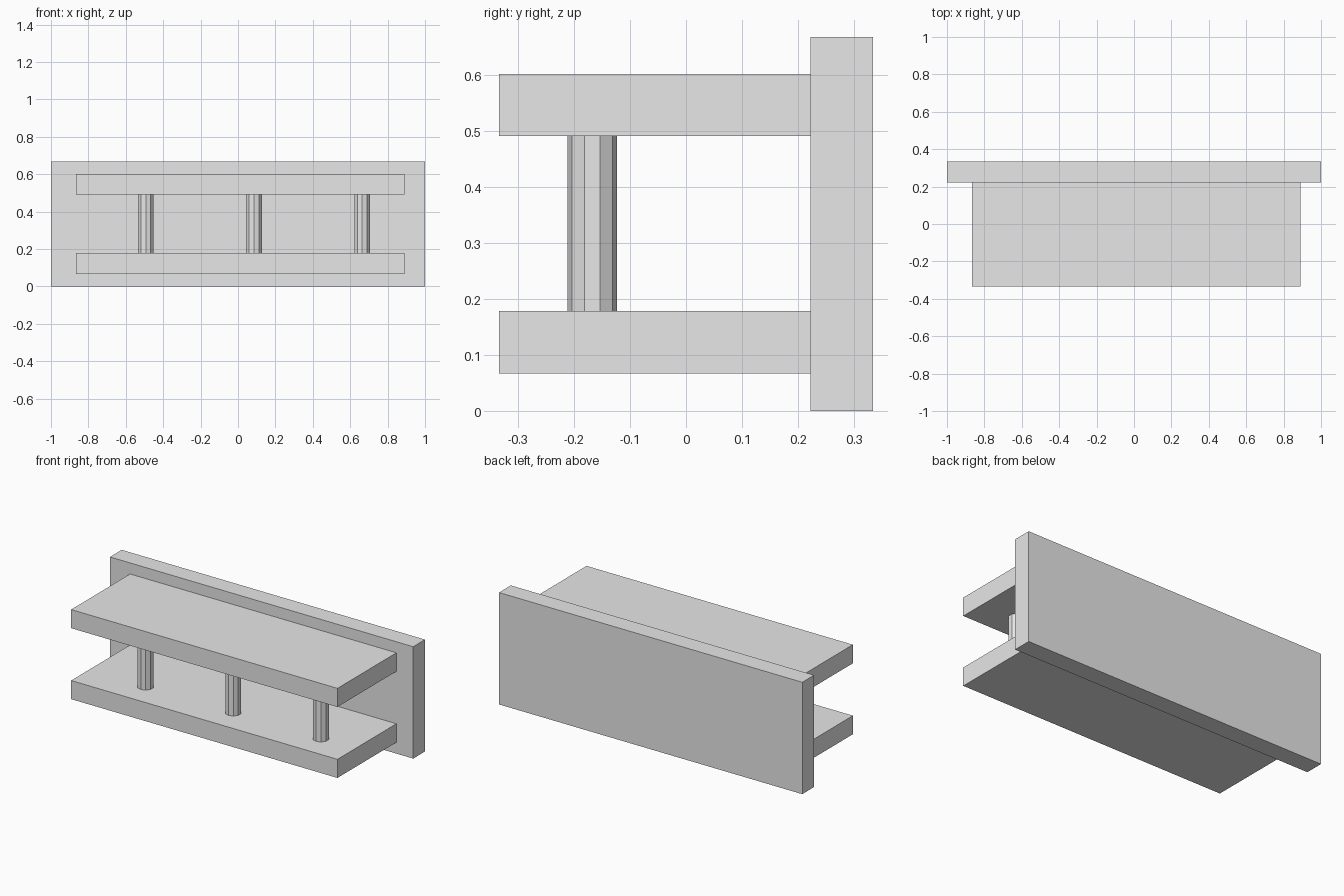
import bpy
import bmesh
from mathutils import Vector

cube = bpy.data.objects.get("Cube")
if cube:
    bpy.data.objects.remove(cube, do_unlink=True)

# Single plain grey material
GREY = (0.8, 0.8, 0.8, 1.0)
grey = bpy.data.materials.new("light_grey")
grey.use_nodes = True
grey.diffuse_color = GREY
grey.node_tree.nodes["Principled BSDF"].inputs["Base Color"].default_value = GREY


def add_object(name, bm, location):
    mesh = bpy.data.meshes.new(name)
    bm.to_mesh(mesh)
    bm.free()
    mesh.materials.append(grey)
    obj = bpy.data.objects.new(name, mesh)
    obj.location = location
    bpy.context.collection.objects.link(obj)
    return obj


def box(name, low, high):
    low, high = Vector(low), Vector(high)
    bm = bmesh.new()
    bmesh.ops.create_cube(bm, size=1)
    bmesh.ops.scale(bm, vec=high - low, verts=bm.verts)
    return add_object(name, bm, (low + high) / 2)


def post(name, x, y, bottom, top, radius=0.0444, sides=10):
    bm = bmesh.new()
    bmesh.ops.create_cone(bm, cap_ends=True, segments=sides, radius1=radius,
                          radius2=radius, depth=top - bottom)
    return add_object(name, bm, (x, y, (bottom + top) / 2))


# Wall board
box("back_board", (-1, 0.222, 0), (1, 0.333, 0.667))

# Two equal shelves
THICK = 0.111
LOWER, UPPER = 0.067, 0.49
for name, z in (("lower_shelf", LOWER), ("upper_shelf", UPPER)):
    box(name, (-0.867, -0.333, z), (0.889, 0.222, z + THICK))

# Ten-sided posts between the shelves
for name, x in (("right_post", -0.493), ("middle_post", 0.085), ("left_post", 0.664)):
    post(name, x, -0.167, LOWER + THICK, UPPER)
